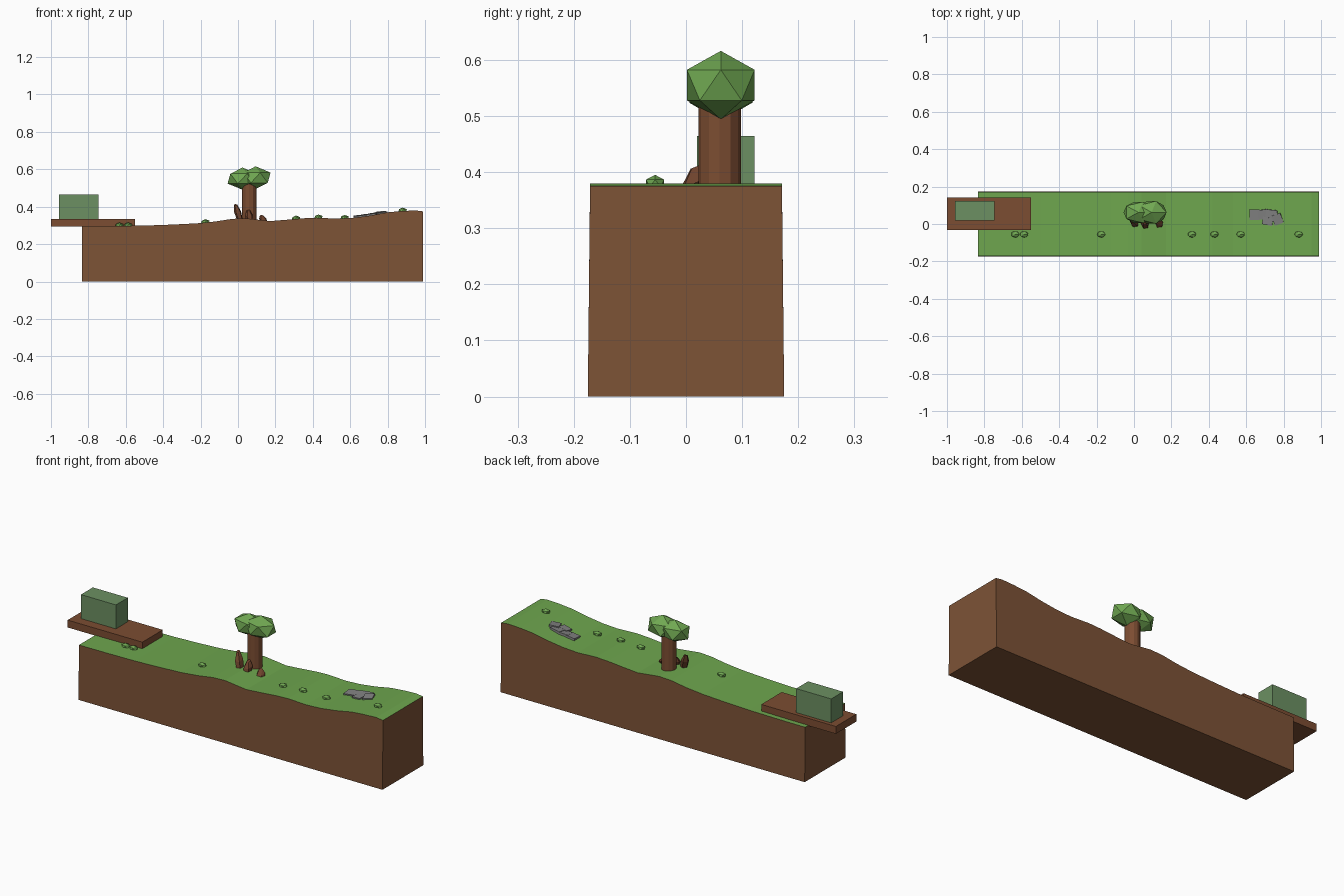
import bpy, bmesh, math
from mathutils import Matrix, Vector, Euler

if "Cube" in bpy.data.objects:
    bpy.data.objects.remove(bpy.data.objects["Cube"])


def material(name, r, g, b):
    def lin(c):
        c /= 255
        return c / 12.92 if c <= 0.04045 else ((c + 0.055) / 1.055) ** 2.4
    m = bpy.data.materials.new(name)
    m.diffuse_color = (lin(r), lin(g), lin(b), 1)
    m.use_nodes = True
    m.node_tree.nodes["Principled BSDF"].inputs["Base Color"].default_value = m.diffuse_color
    return m


DIRT = material("dirt brown", 125, 83, 54)
GRASS = material("grass green", 110, 166, 78)
LEAF = material("leaf green", 112, 168, 82)
WOOD = material("wood brown", 124, 77, 50)
BARK = material("root brown", 110, 66, 44)
CRATE = material("dull green", 108, 144, 98)
STONE = material("stone grey", 130, 130, 130)


def finish(name, bm, *mats):
    bmesh.ops.recalc_face_normals(bm, faces=bm.faces)
    me = bpy.data.meshes.new(name)
    bm.to_mesh(me)
    bm.free()
    for m in mats:
        me.materials.append(m)
    ob = bpy.data.objects.new(name, me)
    bpy.context.collection.objects.link(ob)
    return ob


def box(name, lo, hi, mat, rot=(0, 0, 0)):
    lo, hi = Vector(lo), Vector(hi)
    bm = bmesh.new()
    bmesh.ops.create_cube(bm, size=1, matrix=Matrix.LocRotScale(
        (lo + hi) / 2, Euler(rot), hi - lo))
    return finish(name, bm, mat)


def blob(name, loc, scale, mat):
    bm = bmesh.new()
    bmesh.ops.create_icosphere(bm, subdivisions=1, radius=1,
                               matrix=Matrix.LocRotScale(loc, None, scale))
    return finish(name, bm, mat)


# Rolling ground: side profile extruded across y, slightly wider at the base
PROFILE = [(-0.835, 0.296), (-0.66, 0.297), (-0.5, 0.299), (-0.36, 0.304),
           (-0.22, 0.311), (-0.12, 0.321), (-0.03, 0.335), (0.04, 0.338),
           (0.17, 0.323), (0.26, 0.33), (0.35, 0.338), (0.42, 0.341),
           (0.53, 0.336), (0.62, 0.341), (0.71, 0.353), (0.8, 0.37),
           (0.88, 0.377), (0.95, 0.38), (0.99, 0.375)]


def ground_height(x):
    for (x0, z0), (x1, z1) in zip(PROFILE, PROFILE[1:]):
        if x0 <= x <= x1:
            return z0 + (z1 - z0) * (x - x0) / (x1 - x0)
    return PROFILE[0][1]


bm = bmesh.new()
rows = []
for x, z in PROFILE:
    rows.append([bm.verts.new(p) for p in
                 ((x, -0.175, 0), (x, -0.171, z), (x, 0.171, z), (x, 0.175, 0))])
for a, b in zip(rows, rows[1:]):
    for i in range(4):
        j = (i + 1) % 4
        bm.faces.new((a[i], b[i], b[j], a[j]))
bm.faces.new(rows[0])
bm.faces.new(rows[-1])
bmesh.ops.recalc_face_normals(bm, faces=bm.faces)
for f in bm.faces:
    f.material_index = 1 if f.normal.z > 0.5 else 0
finish("ground", bm, DIRT, GRASS)

# Platform with a block on top
box("platform", (-1.0, -0.032, 0.294), (-0.552, 0.143, 0.334), WOOD)
box("platform_block", (-0.957, 0.02, 0.334), (-0.747, 0.122, 0.464), CRATE)

# Tree trunk and two clumps of leaves
bm = bmesh.new()
bmesh.ops.create_cone(bm, cap_ends=True, segments=12, radius1=0.038, radius2=0.038,
                      depth=0.23, matrix=Matrix.Translation((0.06, 0.06, 0.425)))
finish("trunk", bm, WOOD)
blob("leaves_right", (0.094, 0.062, 0.555), (0.0895, 0.071, 0.061), LEAF)
blob("leaves_left", (0.024, 0.062, 0.55), (0.0895, 0.066, 0.059), LEAF)


# Faceted roots leaning out around the front of the trunk
def root(name, x, y, lean, size, height):
    z = ground_height(x) - 0.012
    bm = bmesh.new()
    for ring, (k, h) in enumerate(((0.8, 0.0), (1.0, 0.55), (0.45, 1.0))):
        for i in range(5):
            a = math.tau * i / 5 + 0.5
            dy = math.sin(a) * size * k * 1.2
            bm.verts.new((x + lean * h + math.cos(a) * size * k,
                          y + dy + 0.018 * h, z + height * h + dy * 0.4 * h))
    bmesh.ops.convex_hull(bm, input=bm.verts)
    finish(name, bm, BARK)


root("root_left", 0.012, 0.0, -0.024, 0.02, 0.085)
root("root_middle", 0.062, -0.008, -0.006, 0.022, 0.055)
root("root_right", 0.142, -0.005, -0.016, 0.021, 0.037)

# Small bushes in a row
for i, x in enumerate((-0.635, -0.588, -0.175, 0.31, 0.43, 0.57, 0.88)):
    blob(f"bush_{i + 1}", (x, -0.055, ground_height(x) + 0.003),
         (0.025, 0.0188, 0.015), LEAF)

# Flat stones lying on the slope
for i, (x, y, sx, sy, turn) in enumerate(((0.645, 0.05, 0.055, 0.055, 0.0),
                                          (0.69, 0.052, 0.055, 0.05, 0.15),
                                          (0.735, 0.045, 0.06, 0.062, -0.1),
                                          (0.768, 0.026, 0.05, 0.055, 0.35),
                                          (0.715, 0.015, 0.055, 0.04, -0.2))):
    z = ground_height(x)
    box(f"stone_{i + 1}", (x - sx / 2, y - sy / 2, z - 0.012),
        (x + sx / 2, y + sy / 2, z + 0.009), STONE, (0.08, -0.12, turn))
